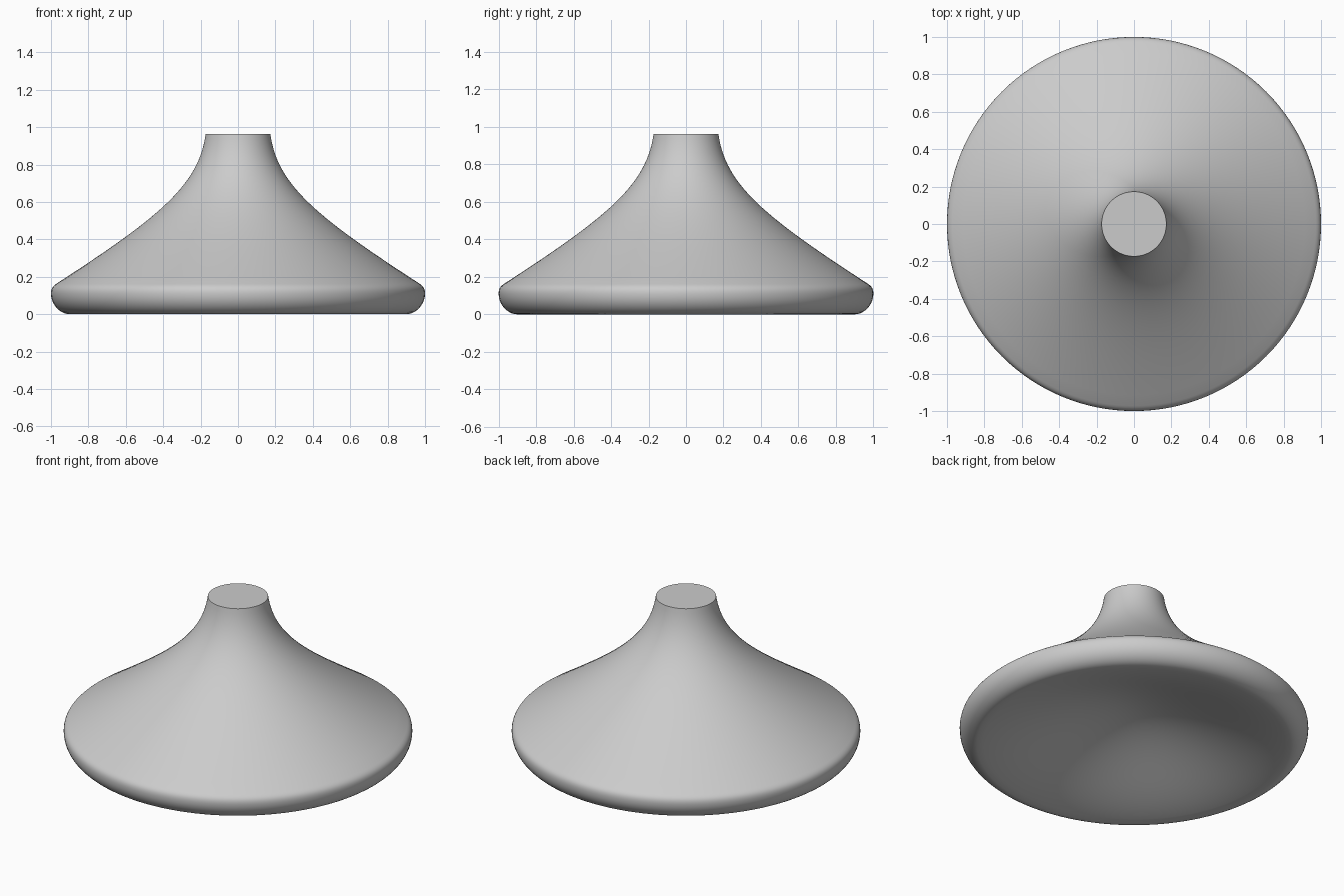
import bpy, bmesh, math
from mathutils import Vector
from mathutils.geometry import interpolate_bezier

cube = bpy.data.objects.get("Cube")
if cube:
    bpy.data.objects.remove(cube, do_unlink=True)

SEGMENTS = 128

grey = bpy.data.materials.new("plain_grey")
grey.use_nodes = True
colour = (0.6, 0.6, 0.6, 1)
grey.diffuse_color = colour
grey.node_tree.nodes["Principled BSDF"].inputs["Base Color"].default_value = colour


def bezier(p0, h0, h1, p1, steps):
    """Points (radius, height) along one cubic curve."""
    pts = [Vector((r, 0, z)) for r, z in (p0, h0, h1, p1)]
    return interpolate_bezier(*pts, steps + 1)


# Profile from the underside centre, around the rim and up to the neck
curves = [
    bezier((0, 0.24), (0.3, 0.24), (0.62, 0.04), (0.9, 0), 24),     # hollow underside
    bezier((0.9, 0), (0.95, 0), (1, 0.05), (1, 0.11), 10),          # lower rim
    bezier((1, 0.11), (1, 0.135), (0.992, 0.148), (0.972, 0.162), 6),  # upper rim
    bezier((0.972, 0.162), (0.42, 0.52), (0.21, 0.69), (0.173, 0.963), 28),  # flared body
]
profile = list(curves[0])
for c in curves[1:]:
    profile += c[1:]
profile.append(Vector((0, 0, 0.963)))  # flat cap

# Spin the profile into a closed body
bm = bmesh.new()
verts = [bm.verts.new(p) for p in profile]
edges = [bm.edges.new(pair) for pair in zip(verts, verts[1:])]
bmesh.ops.spin(bm, geom=verts + edges, cent=(0, 0, 0), axis=(0, 0, 1),
               angle=math.tau, steps=SEGMENTS)
bmesh.ops.remove_doubles(bm, verts=bm.verts, dist=0.0005)
bmesh.ops.recalc_face_normals(bm, faces=bm.faces)
mesh = bpy.data.meshes.new("flared_base")
bm.to_mesh(mesh)
bm.free()
mesh.materials.append(grey)

base = bpy.data.objects.new("flared_base", mesh)
bpy.context.collection.objects.link(base)
bpy.context.view_layer.objects.active = base
base.select_set(True)
bpy.ops.object.shade_smooth_by_angle(angle=math.radians(35))
